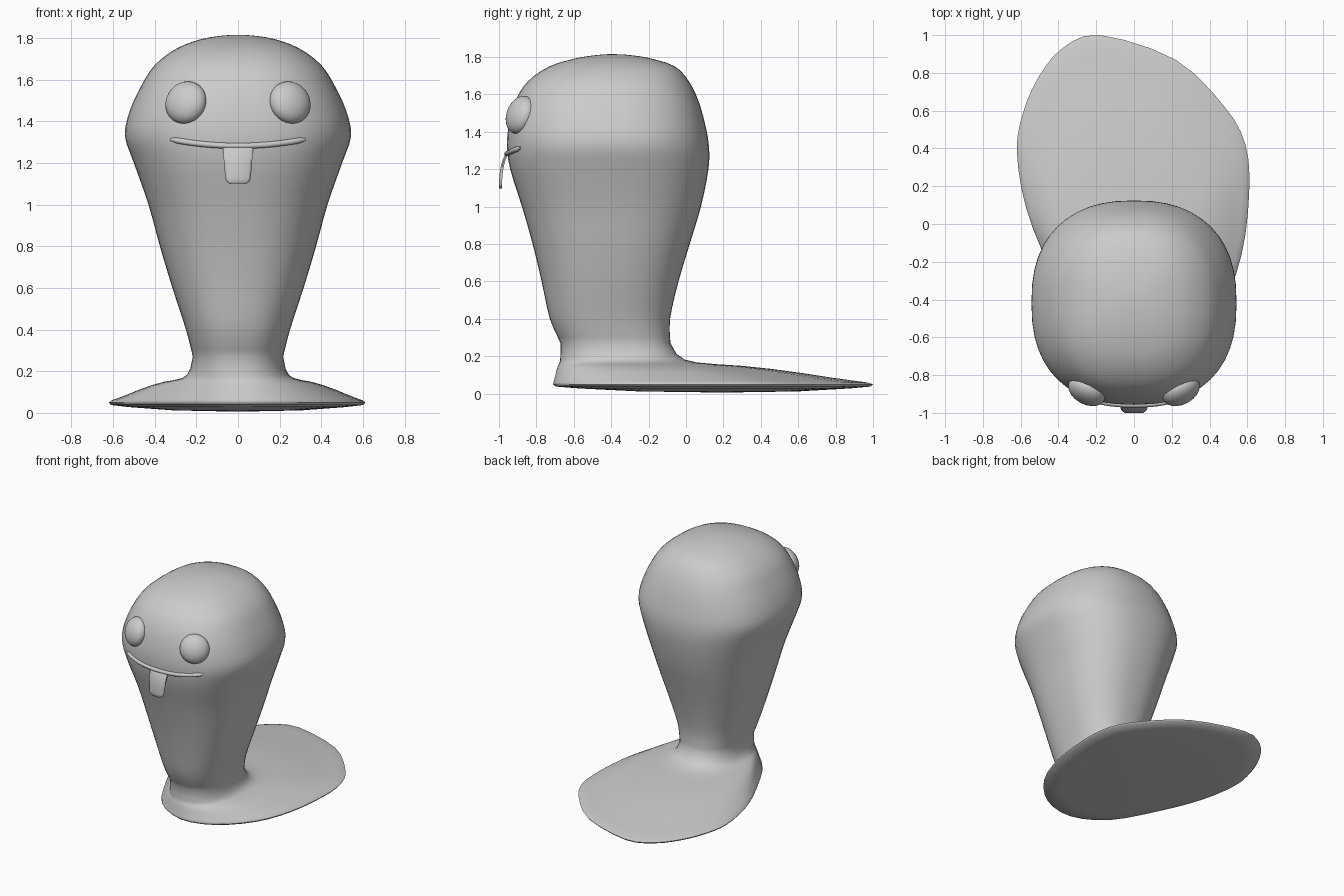
import bpy, bmesh, math
from mathutils import Vector

if "Cube" in bpy.data.objects:
    bpy.data.objects.remove(bpy.data.objects["Cube"])

SEG = 48
EXP = 2.4


def catmull(pts, n, closed=False):
    """Smooth list of tuples through pts, n steps per span."""
    out, m = [], len(pts)
    get = (lambda i: pts[i % m]) if closed else (lambda i: pts[max(0, min(m - 1, i))])
    for i in range(m if closed else m - 1):
        p0, p1, p2, p3 = (get(i + k) for k in (-1, 0, 1, 2))
        for s in range(n):
            t = s / n
            out.append(tuple(0.5 * (2 * b + (c - a) * t + (2 * a - 5 * b + 4 * c - d) * t * t
                                    + (3 * b - a - 3 * c + d) * t ** 3)
                             for a, b, c, d in zip(p0, p1, p2, p3)))
    if not closed:
        out.append(pts[-1])
    return out


def section(z, w, y0, y1):
    """Squarish oval ring at height z."""
    ring = []
    for i in range(SEG):
        a = 2 * math.pi * i / SEG
        c, s = math.cos(a), math.sin(a)
        ring.append(Vector((w * math.copysign(abs(c) ** (2 / EXP), c),
                            (y0 + y1) / 2 + (y1 - y0) / 2 * math.copysign(abs(s) ** (2 / EXP), s), z)))
    return ring


def make_object(name, bm, angle=60):
    bmesh.ops.recalc_face_normals(bm, faces=bm.faces)
    me = bpy.data.meshes.new(name)
    bm.to_mesh(me)
    bm.free()
    ob = bpy.data.objects.new(name, me)
    bpy.context.collection.objects.link(ob)
    bpy.ops.object.select_all(action='DESELECT')
    ob.select_set(True)
    bpy.context.view_layer.objects.active = ob
    bpy.ops.object.shade_smooth_by_angle(angle=math.radians(angle))
    return ob


def loft(name, rings):
    bm = bmesh.new()
    rows = [[bm.verts.new(p) for p in r] for r in rings]
    for lo, hi in zip(rows, rows[1:]):
        for i in range(len(lo)):
            j = (i + 1) % len(lo)
            bm.faces.new((lo[i], lo[j], hi[j], hi[i]))
    for r in (rows[0], rows[-1]):
        bm.faces.new(r)
    return make_object(name, bm)


# Foot outline, counter-clockwise from the right
outline = [(.61, .17), (.59, .42), (.48, .62), (.22, .87), (-.18, 1.0), (-.38, .93),
           (-.51, .77), (-.59, .58), (-.62, .38), (-.57, .08), (-.44, -.24), (-.25, -.57),
           (0, -.71), (.25, -.65), (.46, -.44), (.57, -.16)]
edge = [Vector((x, y, 0)) for x, y in catmull(outline, SEG // 16, True)]

# Body profile: height, half width, front y, back y
profile = [(.27, .217, -.67, -.083), (.4, .25, -.728, -.085), (.6, .315, -.772, -.04),
           (.8, .375, -.82, .02), (1.0, .43, -.877, .08), (1.2, .5, -.94, .12),
           (1.33, .543, -.957, .122), (1.45, .52, -.945, .1), (1.57, .465, -.91, .065),
           (1.67, .4, -.845, .015), (1.75, .295, -.73, -.06), (1.795, .175, -.58, -.2),
           (1.812, .07, -.46, -.32), (1.815, .005, -.405, -.395)]

# Body: underside, spreading foot, then neck and head
centre = Vector((0, .2, 0))
rings = []
for k, z in ((.02, .006), (.5, .012), (.85, .028), (.985, .038), (1, .05)):
    rings.append([centre + (p - centre) * k + Vector((0, 0, z)) for p in edge])
neck = section(*profile[0])
for t, z in ((.03, .06), (.1, .07), (.2, .085), (.35, .11), (.5, .132), (.65, .149),
             (.78, .158), (.87, .167), (.93, .182), (.97, .212)):
    ring = [e.lerp(n, t) for e, n in zip(edge, neck)]
    for p in ring:
        p.z = z
    rings.append(ring)
rings += [section(*p) for p in catmull(profile, 3)]
loft("body", rings)

# Eyes: flattened balls lying on the head
for side, label in ((-1, "left"), (1, "right")):
    bm = bmesh.new()
    bmesh.ops.create_uvsphere(bm, u_segments=32, v_segments=16, radius=1)
    bmesh.ops.scale(bm, vec=(.105, .105, .065), verts=bm.verts)
    eye = make_object("eye_" + label, bm)
    eye.location = (side * .25, -.885, 1.49)
    eye.rotation_euler = Vector((side * .45, -.85, .32)).to_track_quat('Z', 'Y').to_euler()

# Mouth: thin tube hugging the face
tube = []
for i in range(25):
    x = -.32 + .64 * i / 24
    y = -.418 - .54 * (1 - (abs(x) / .535) ** EXP) ** (1 / EXP)
    mid = Vector((x, y, 1.282 + .3 * x * x))
    out = Vector((x * 1.1, y + .418, 0)).normalized()
    r = .014 if 0 < i < 24 else .008
    tube.append([mid + out * r * math.cos(a) + Vector((0, 0, r * math.sin(a)))
                 for a in (2 * math.pi * k / 12 for k in range(12))])
loft("mouth", tube)

# Tongue: curved slab with rounded lower corners (z, y, half width)
slab = catmull([(1.285, -.955, .073), (1.25, -.972, .071), (1.2, -.985, .067),
                (1.14, -.991, .062), (1.112, -.992, .055), (1.098, -.992, .034)], 3)
loft("tongue", [[Vector(v) for v in ((-w, y + .008, z), (-w, y, z), (-w * .8, y - .008, z),
                                     (w * .8, y - .008, z), (w, y, z), (w, y + .008, z))]
                for z, y, w in slab])
